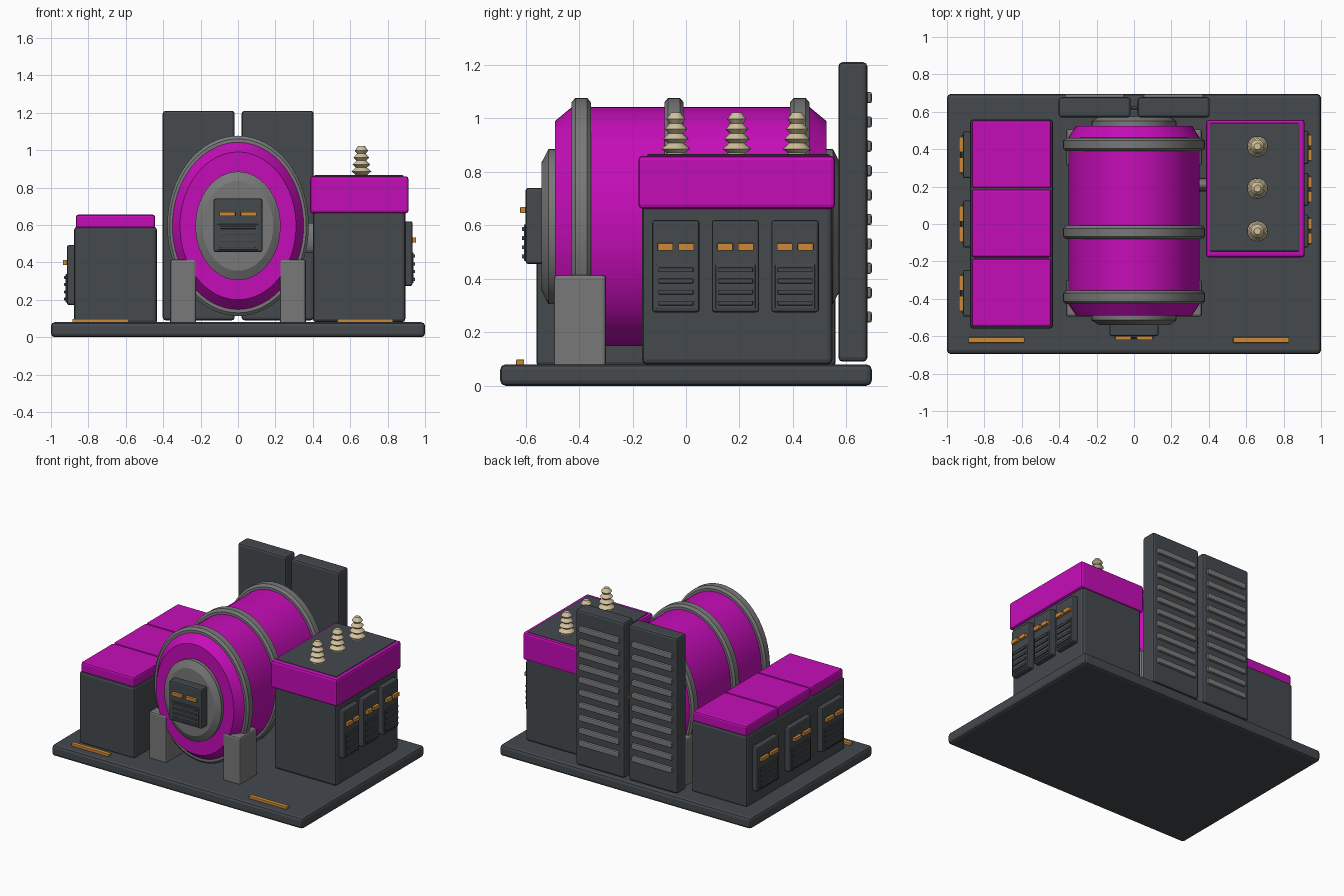
import bpy
import bmesh
from math import pi, sin, cos, radians
from mathutils import Matrix, Vector

if "Cube" in bpy.data.objects:
    bpy.data.objects.remove(bpy.data.objects["Cube"])


def material(name, r, g, b):
    m = bpy.data.materials.new(name)
    m.use_nodes = True
    m.diffuse_color = (r, g, b, 1)
    bsdf = m.node_tree.nodes["Principled BSDF"]
    bsdf.inputs["Base Color"].default_value = (r, g, b, 1)
    bsdf.inputs["Roughness"].default_value = 0.6
    return m


DARK = material("dark slate", 0.058, 0.067, 0.076)
MAGENTA = material("magenta", 0.56, 0.004, 0.48)
GREY = material("mid grey", 0.19, 0.19, 0.19)
ORANGE = material("orange", 0.62, 0.25, 0.035)
CREAM = material("cream ceramic", 0.64, 0.53, 0.33)


def finish(name, bm, mat, bevel=0.0, matrix=None, smooth=False):
    bmesh.ops.recalc_face_normals(bm, faces=bm.faces)
    mesh = bpy.data.meshes.new(name)
    bm.to_mesh(mesh)
    bm.free()
    mesh.materials.append(mat)
    ob = bpy.data.objects.new(name, mesh)
    bpy.context.collection.objects.link(ob)
    if matrix:
        ob.matrix_world = matrix
    if bevel:
        mod = ob.modifiers.new("Bevel", "BEVEL")
        mod.width = bevel
        mod.segments = 2
    if smooth:
        bpy.ops.object.select_all(action="DESELECT")
        ob.select_set(True)
        bpy.context.view_layer.objects.active = ob
        bpy.ops.object.shade_smooth_by_angle(angle=radians(25))
    return ob


def box(name, x, y, z, mat, bevel=0.0, matrix=None):
    """Box from (low, high) pairs on each axis."""
    bm = bmesh.new()
    bmesh.ops.create_cube(bm, size=1)
    for v in bm.verts:
        v.co = Vector([(r[0] + r[1]) / 2 + c * (r[1] - r[0]) for r, c in zip((x, y, z), v.co)])
    return finish(name, bm, mat, bevel, matrix)


def lathe(name, profile, mat, matrix, sides=64):
    """Spin (radius, height) points round z and cap the ends."""
    bm = bmesh.new()
    rings = [[bm.verts.new((r * cos(2 * pi * i / sides), r * sin(2 * pi * i / sides), h))
              for i in range(sides)] for r, h in profile]
    for a, b in zip(rings, rings[1:]):
        for i in range(sides):
            j = (i + 1) % sides
            bm.faces.new((a[i], a[j], b[j], b[i]))
    bm.faces.new(rings[0])
    bm.faces.new(rings[-1])
    bm.transform(matrix)
    return finish(name, bm, mat, smooth=True)


def span(centre, width):
    return (centre - width / 2, centre + width / 2)


def control_panel(name, place, angle, w, h, depth):
    """Louvred panel facing local -y, with two orange lamps above four slats."""
    m = Matrix.Translation(place) @ Matrix.Rotation(angle, 4, "Z")
    box(name + "_plate", span(0, w), (-depth, 0.01), span(0, h), DARK, 0.01, m)
    box(name + "_face", span(0, w * 0.84), (-depth - 0.006, -depth + 0.01),
        span(-h * 0.22, h * 0.48), DARK, 0.003, m)
    for i in range(4):
        box(name + "_slat", span(0, w * 0.74), (-depth - 0.014, -depth),
            span(h * (-0.04 - 0.12 * i), h * 0.05), DARK, 0.003, m)
    for s in (-1, 1):
        box(name + "_lamp", span(s * w * 0.22, w * 0.33), (-depth - 0.02, -depth),
            span(h * 0.21, h * 0.08), ORANGE, 0.002, m)


# Base with orange marker strips
box("base_plate", (-1, 1), (-0.695, 0.695), (0, 0.08), DARK, 0.02)
for x in (-0.735, 0.68):
    box("marker_strip", span(x, 0.3), (-0.635, -0.605), (0.07, 0.098), ORANGE, 0.003)

# Oval tank lying along y, with bands and end caps
oval = (Matrix.Translation((0, 0.0175, 0.595)) @ Matrix.Diagonal((0.785, 1, 1, 1))
        @ Matrix.Rotation(pi / 2, 4, "X"))
lathe("tank", [(0.395, -0.5075), (0.447, -0.445), (0.447, 0.445), (0.395, 0.5075)], MAGENTA, oval)
for y in (-0.392, -0.045, 0.425):
    c = 0.0175 - y
    lathe("tank_band", [(0.43, c - 0.036), (0.465, c - 0.036), (0.482, c - 0.022),
                        (0.482, c + 0.022), (0.465, c + 0.036), (0.43, c + 0.036)], GREY, oval)
for s in (-1, 1):
    lathe("tank_end_cap", [(0.29, s * 0.48), (0.29, s * 0.532), (0.24, s * 0.5575)], GREY, oval)
control_panel("front_panel", (0, -0.54, 0.598), 0, 0.26, 0.285, 0.06)
control_panel("rear_panel", (0, 0.575, 0.598), pi, 0.26, 0.285, 0.04)

# Tank feet
for x in (-0.294, 0.294):
    for y in (-0.397, 0.41):
        box("tank_foot", span(x, 0.138), span(y, 0.195), (0.07, 0.415), GREY, 0.012)

# Low cabinet with three lids
box("low_cabinet", (-0.877, -0.433), (-0.56, 0.56), (0.07, 0.59), DARK, 0.018)
for i in (-1, 0, 1):
    box("cabinet_lid", (-0.867, -0.443), span(0.003 + i * 0.37, 0.363), (0.58, 0.655), MAGENTA, 0.012)
    control_panel("low_cabinet_panel", (-0.877, i * 0.37, 0.332), -pi / 2, 0.25, 0.32, 0.038)

# Tall cabinet with overhanging cover and recess plate
box("tall_cabinet", (0.4, 0.895), (-0.165, 0.548), (0.08, 0.7), DARK, 0.018)
box("cabinet_cover", (0.385, 0.912), (-0.178, 0.557), (0.662, 0.86), MAGENTA, 0.015)
box("cover_plate", (0.405, 0.887), (-0.147, 0.54), (0.84, 0.866), DARK, 0.008)
for y in (-0.038, 0.185, 0.408):
    control_panel("tall_cabinet_panel", (0.895, y, 0.447), pi / 2, 0.177, 0.345, 0.038)

# Connecting duct from tank to tall cabinet
duct = (Matrix.Translation((0.36, 0.21, 0.53)) @ Matrix.Diagonal((1, 0.035, 0.08, 1))
        @ Matrix.Rotation(pi / 2, 4, "Y"))
lathe("connecting_duct", [(1, -0.08), (1, 0.06)], GREY, duct, 24)

# Ribbed insulators
profile = [(0.045, 0)]
for i in range(4):
    profile += [(0.032 - i * 0.003, 0.01 + i * 0.037), (0.054 - i * 0.006, 0.026 + i * 0.037)]
profile += [(0.024, 0.153), (0.018, 0.162)]
for y in (-0.038, 0.19, 0.415):
    lathe("insulator", profile, CREAM, Matrix.Translation((0.66, y, 0.86)), 20)

# Twin radiators with slats on the rear
for x in (-0.21, 0.212):
    box("radiator", span(x, 0.385), (0.57, 0.678), (0.09, 1.21), DARK, 0.015)
    for i in range(10):
        box("radiator_slat", span(x, 0.32), (0.66, 0.695), span(0.257 + i * 0.0912, 0.042), GREY, 0.008)
